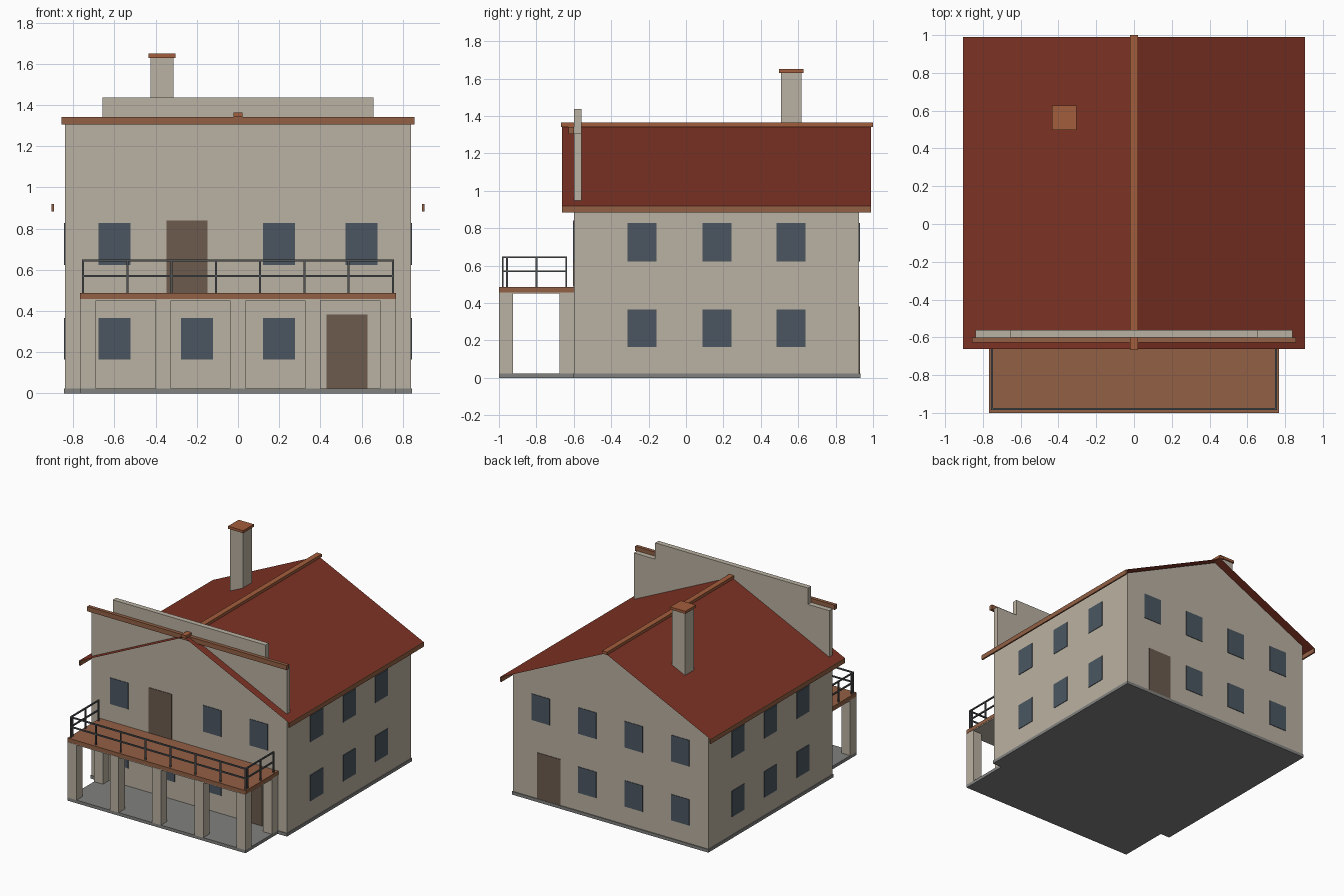
import bpy, bmesh
from mathutils import Vector

if "Cube" in bpy.data.objects:
    bpy.data.objects.remove(bpy.data.objects["Cube"])


def material(name, r, g, b):
    m = bpy.data.materials.new(name)
    m.use_nodes = True
    m.diffuse_color = (r, g, b, 1)
    m.node_tree.nodes["Principled BSDF"].inputs["Base Color"].default_value = (r, g, b, 1)
    return m


plaster = material("beige plaster", 0.49, 0.44, 0.36)
tiles = material("red roof", 0.21, 0.033, 0.018)
clay = material("terracotta", 0.36, 0.11, 0.045)
wood = material("brown wood", 0.29, 0.115, 0.057)
glass = material("blue grey glass", 0.07, 0.094, 0.12)
door_wood = material("dark door wood", 0.15, 0.105, 0.076)
stone = material("grey stone", 0.22, 0.22, 0.215)
iron = material("dark iron", 0.085, 0.09, 0.095)


def finish(bm, name, mat, fix_normals=True):
    if fix_normals:
        bmesh.ops.recalc_face_normals(bm, faces=bm.faces)
    mesh = bpy.data.meshes.new(name)
    bm.to_mesh(mesh)
    bm.free()
    mesh.materials.append(mat)
    obj = bpy.data.objects.new(name, mesh)
    bpy.context.scene.collection.objects.link(obj)
    return obj


def boxes(name, mat, spans):
    """One object made of boxes given as (x0, x1, y0, y1, z0, z1)."""
    bm = bmesh.new()
    for x0, x1, y0, y1, z0, z1 in spans:
        verts = bmesh.ops.create_cube(bm, size=1)["verts"]
        bmesh.ops.scale(bm, vec=(x1 - x0, y1 - y0, z1 - z0), verts=verts)
        bmesh.ops.translate(bm, vec=((x0 + x1) / 2, (y0 + y1) / 2, (z0 + z1) / 2), verts=verts)
    return finish(bm, name, mat)


def prism(name, mat, half, place, push):
    """Extrude an outline mirrored in x; half lists its +x side."""
    outline = half + [(-x, v) for x, v in reversed(half) if x > 0]
    bm = bmesh.new()
    face = bm.faces.new([bm.verts.new(place(x, v)) for x, v in outline])
    new = bmesh.ops.extrude_face_region(bm, geom=[face])["geom"]
    verts = [g for g in new if isinstance(g, bmesh.types.BMVert)]
    bmesh.ops.translate(bm, vec=Vector(push), verts=verts)
    return finish(bm, name, mat)


FRONT, BACK, SIDE = -0.6, 0.925, 0.84
EAVE_X, EAVE_Z, RIDGE_Z = 0.902, 0.92, 1.345
PLATE = 0.004

# Ground slab under house and porch
prism("plinth", stone, [(0.765, -1.0), (0.765, -0.605), (0.845, -0.605), (0.845, 0.932)],
      lambda x, y: (x, y, 0), (0, 0, 0.024))

# House body with gable, and stepped false front
prism("house_walls", plaster, [(SIDE, 0.02), (SIDE, 0.942), (0, RIDGE_Z - 0.005)],
      lambda x, z: (x, -0.56, z), (0, BACK + 0.56, 0))
prism("false_front", plaster, [(SIDE, 0.02), (SIDE, 1.31), (0.657, 1.31), (0.657, 1.437)],
      lambda x, z: (x, FRONT, z), (0, 0.04, 0))
boxes("cornice", wood, [(-0.858, 0.858, -0.627, FRONT, 1.305, 1.342)])

# Thin roof sheet, eave boards and ridge cap
bm = bmesh.new()
rows = [[bm.verts.new((x, y, z)) for y in (-0.662, 0.99)]
        for x, z in ((-EAVE_X, EAVE_Z), (0, RIDGE_Z), (EAVE_X, EAVE_Z))]
for a, b in zip(rows, rows[1:]):
    bm.faces.new((a[0], b[0], b[1], a[1]))
finish(bm, "roof", tiles, False)
boxes("eave_boards", wood, [(s * 0.9 - 0.006, s * 0.9 + 0.006, -0.662, 0.99, 0.884, EAVE_Z)
                            for s in (-1, 1)])
boxes("ridge_cap", clay, [(-0.021, 0.021, -0.667, 1.0, 1.342, 1.364)])

# Chimney
boxes("chimney", plaster, [(-0.424, -0.314, 0.508, 0.618, 1.0, 1.632)])
boxes("chimney_cap", clay, [(-0.434, -0.304, 0.498, 0.628, 1.63, 1.65)])


# Doors and windows as thin plates on the walls
def on_front(x, w, z0, z1):
    return (x - w / 2, x + w / 2, FRONT - PLATE, FRONT, z0, z1)


def on_back(x, w, z0, z1):
    return (x - w / 2, x + w / 2, BACK, BACK + PLATE, z0, z1)


def on_side(s, y, w, z0, z1):
    xs = sorted((s * SIDE, s * (SIDE + PLATE)))
    return (*xs, y - w / 2, y + w / 2, z0, z1)


LOW, HIGH, WIDE = (0.164, 0.366), (0.623, 0.827), 0.155
columns = (-0.6, -0.2, 0.2, 0.6)
boxes("front_windows", glass,
      [on_front(x, WIDE, *LOW) for x in columns[:3]]
      + [on_front(x, WIDE, *HIGH) for x in columns if x != -0.2])
boxes("back_windows", glass,
      [on_back(x, WIDE, *LOW) for x in columns[:3]]
      + [on_back(x, WIDE, *HIGH) for x in columns])
for s, label in ((1, "left"), (-1, "right")):
    boxes(label + "_windows", glass,
          [on_side(s, y, WIDE, *level) for y in (-0.235, 0.165, 0.562) for level in (LOW, HIGH)])
boxes("front_door", door_wood, [on_front(0.53, 0.2, 0.024, 0.382)])
boxes("balcony_door", door_wood, [on_front(-0.247, 0.2, 0.488, 0.84)])
boxes("back_door", door_wood, [on_back(0.53, 0.2, 0.024, 0.382)])

# Porch posts: five in front, one at each rear corner
POST = 0.038
spots = [(i * 0.3635, -0.962) for i in range(-2, 3)] + [(s * 0.727, -0.638) for s in (-1, 1)]
boxes("porch_posts", plaster, [(x - POST, x + POST, y - POST, y + POST, 0.024, 0.455)
                               for x, y in spots])

# Balcony deck with plastered underside
boxes("balcony_deck", wood, [(-0.767, 0.767, -1.0, FRONT, 0.457, 0.487)])
boxes("porch_ceiling", plaster, [(-0.765, 0.765, -0.998, FRONT, 0.45, 0.457)])

# Balcony railing
R, RAIL_X, RAIL_Y = 0.005, 0.752, -0.98
uprights = [(RAIL_X * (2 * i / 7 - 1), RAIL_Y) for i in range(8)]
uprights += [(s * RAIL_X, y) for s in (-1, 1) for y in (-0.957, -0.8, -0.64)]
boxes("railing_posts", iron, [(x - R, x + R, y - R, y + R, 0.485, 0.645) for x, y in uprights])
bars = []
for z in (0.57, 0.645):
    bars.append((-RAIL_X - R, RAIL_X + R, RAIL_Y - R, RAIL_Y + R, z - R, z + R))
    bars += [(s * RAIL_X - R, s * RAIL_X + R, RAIL_Y, -0.635, z - R, z + R) for s in (-1, 1)]
boxes("railing_bars", iron, bars)
